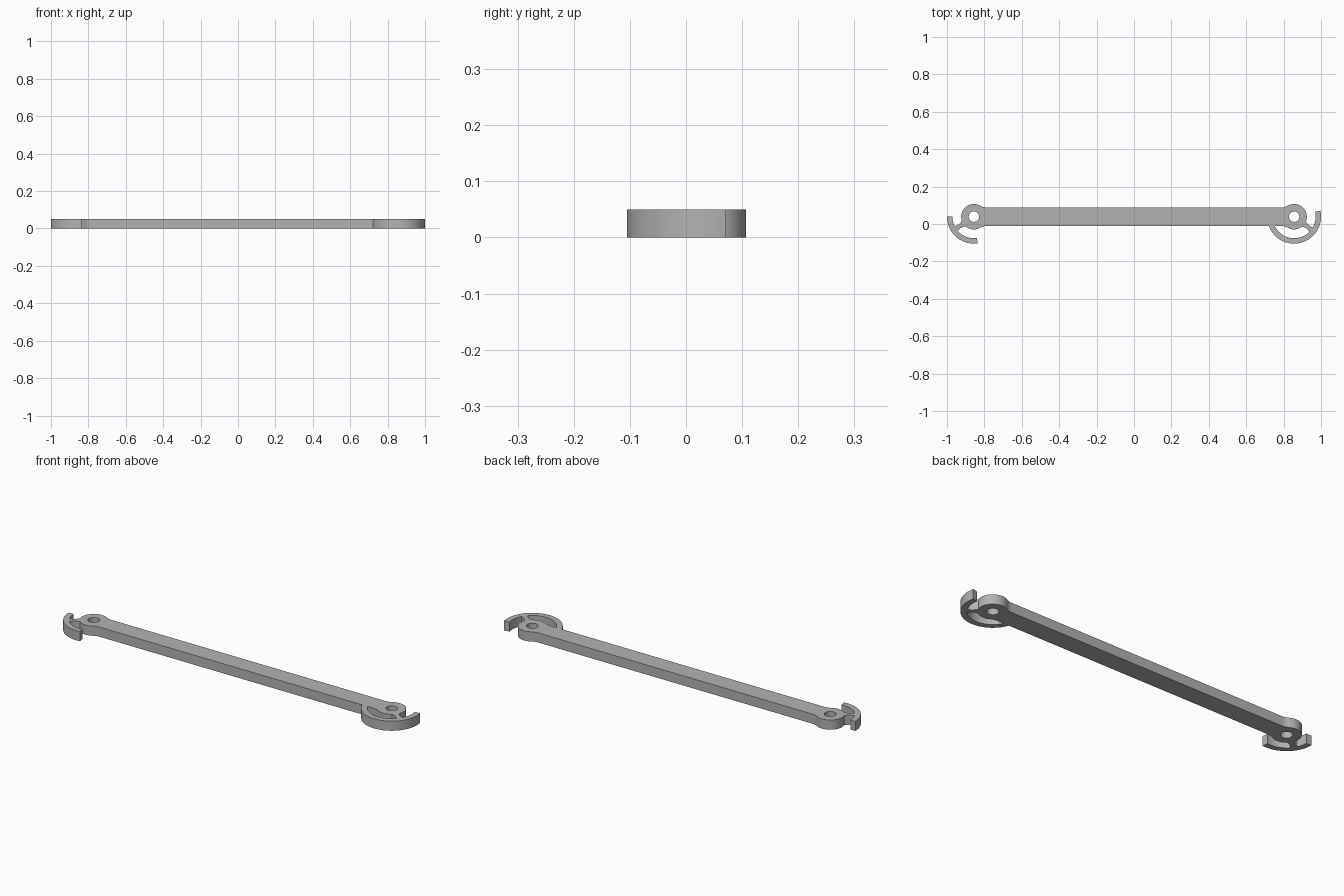
import bpy, bmesh
from math import sin, cos, pi, radians, sqrt, atan2

cube = bpy.data.objects.get("Cube")
if cube:
    bpy.data.objects.remove(cube, do_unlink=True)

HEIGHT = 0.05
EYE_X, MID_Y = 0.856, 0.039          # eye centres
EYE_R, HOLE_R, HALF_W = 0.068, 0.028, 0.049
FILLET = 0.07
HOOK_OUT, HOOK_IN = 0.144, 0.115

grey = bpy.data.materials.new("grey")
grey.use_nodes = True
grey.diffuse_color = (0.45, 0.45, 0.45, 1)
grey.node_tree.nodes["Principled BSDF"].inputs["Base Color"].default_value = (0.45, 0.45, 0.45, 1)


def arc(cx, cy, r, a0, a1, n):
    """Points on an arc, angles in radians."""
    return [(cx + r * cos(a0 + (a1 - a0) * i / n), cy + r * sin(a0 + (a1 - a0) * i / n))
            for i in range(n + 1)]


def prism(name, points, z0=0.0, z1=HEIGHT):
    """Extrude a flat counter-clockwise outline upwards."""
    bm = bmesh.new()
    face = bm.faces.new([bm.verts.new((x, y, z0)) for x, y in points])
    top = bmesh.ops.extrude_face_region(bm, geom=[face])
    bmesh.ops.translate(bm, vec=(0, 0, z1 - z0),
                        verts=[v for v in top["geom"] if isinstance(v, bmesh.types.BMVert)])
    bmesh.ops.recalc_face_normals(bm, faces=bm.faces)
    mesh = bpy.data.meshes.new(name)
    bm.to_mesh(mesh)
    bm.free()
    mesh.materials.append(grey)
    obj = bpy.data.objects.new(name, mesh)
    bpy.context.collection.objects.link(obj)
    return obj


def combine(target, other, operation):
    """Apply a boolean and remove the helper."""
    mod = target.modifiers.new(operation, "BOOLEAN")
    mod.operation, mod.solver, mod.object = operation, "EXACT", other
    bpy.ops.object.select_all(action="DESELECT")
    bpy.context.view_layer.objects.active = target
    target.select_set(True)
    bpy.ops.object.modifier_apply(modifier=mod.name)
    bpy.data.objects.remove(other, do_unlink=True)


def hook(name, cx, start, end):
    a, b = radians(start), radians(end)
    return prism(name, arc(cx, MID_Y, HOOK_OUT, a, b, 48) + arc(cx, MID_Y, HOOK_IN, b, a, 48))


def rib(name, cx, angle):
    """Short bridge from eye to hook, flared at both ends."""
    a = radians(angle)
    side = [(0.055, 0.024), (0.075, 0.014), (0.095, 0.010), (0.112, 0.015), (0.125, 0.028)]
    outline = [(r, -w) for r, w in side] + [(r, w) for r, w in reversed(side)]
    return prism(name, [(cx + r * cos(a) - w * sin(a), MID_Y + r * sin(a) + w * cos(a))
                        for r, w in outline])


# Arm: straight bar blending into a round eye at each end
d = sqrt((EYE_R + FILLET) ** 2 - (HALF_W + FILLET) ** 2)
t = atan2(HALF_W + FILLET, -d)       # direction from eye to fillet centre
fx, fy = EYE_X - d, HALF_W + FILLET
end = (arc(fx, -fy, FILLET, pi / 2, pi - t, 12)[:-1]
       + arc(EYE_X, 0, EYE_R, -t, t, 48)
       + arc(fx, fy, FILLET, t - pi, -pi / 2, 12)[1:])
outline = end + [(-x, -y) for x, y in end]
arm = prism("connecting_arm", [(x, y + MID_Y) for x, y in outline])

# Hooks with their ribs
for part in (hook("left_hook", EYE_X, 190, 373), rib("left_rib", EYE_X, -37),
             hook("right_hook", -EYE_X, 180, 278), rib("right_rib", -EYE_X, 214)):
    combine(arm, part, "UNION")

# Pin holes
for cx in (-EYE_X, EYE_X):
    hole = prism("pin_hole", arc(cx, MID_Y, HOLE_R, 0, 2 * pi, 40)[:-1], -0.02, HEIGHT + 0.02)
    combine(arm, hole, "DIFFERENCE")

arm.select_set(True)
bpy.context.view_layer.objects.active = arm
bpy.ops.object.shade_smooth_by_angle(angle=radians(30))
